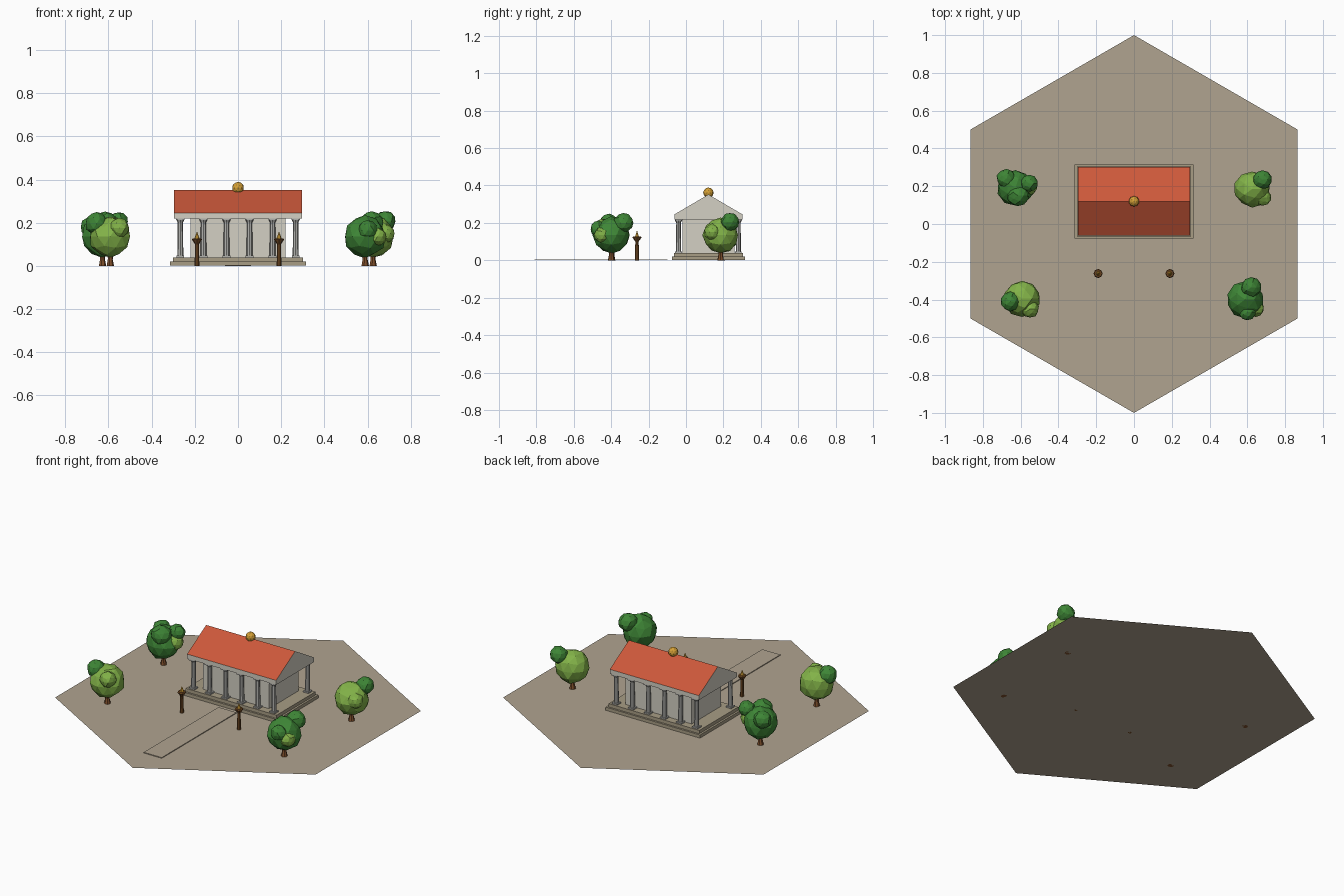
import bpy, bmesh, math, random
from mathutils import Vector

random.seed(4)
if "Cube" in bpy.data.objects:
    bpy.data.objects.remove(bpy.data.objects["Cube"])


def material(name, r, g, b):
    """Flat colour given as 0-255 display values."""
    lin = [((c / 255 + 0.055) / 1.055) ** 2.4 for c in (r, g, b)] + [1]
    m = bpy.data.materials.new(name)
    m.use_nodes = True
    m.diffuse_color = lin
    m.node_tree.nodes["Principled BSDF"].inputs["Base Color"].default_value = lin
    return m


SAND = material("sand", 176, 164, 144)
STEP = material("step_stone", 168, 157, 133)
STONE = material("pale_stone", 212, 208, 196)
GREY = material("column_grey", 178, 178, 174)
ROOF = material("red_tile", 204, 88, 58)
GOLD = material("gold", 212, 160, 54)
WOOD = material("bark", 128, 80, 44)
TORCH = material("dark_wood", 120, 78, 38)
LIGHT = material("light_leaf", 130, 178, 72)
DARK = material("dark_leaf", 62, 134, 54)


def finish(name, bm, *mats):
    bmesh.ops.recalc_face_normals(bm, faces=bm.faces)
    mesh = bpy.data.meshes.new(name)
    bm.to_mesh(mesh)
    bm.free()
    for m in mats:
        mesh.materials.append(m)
    obj = bpy.data.objects.new(name, mesh)
    bpy.context.collection.objects.link(obj)
    return obj


def add_box(bm, x, y, z0, z1, hx, hy):
    verts = bmesh.ops.create_cube(bm, size=2)["verts"]
    for v in verts:
        v.co = (x + v.co.x * hx, y + v.co.y * hy, z0 if v.co.z < 0 else z1)


def box(name, mat, *dims):
    bm = bmesh.new()
    add_box(bm, *dims)
    return finish(name, bm, mat)


def add_lathe(bm, x, y, profile, sides=8):
    """Stack of tapered drums through (radius, height) pairs."""
    rings = []
    for r, z in profile:
        rings.append([bm.verts.new((x + r * math.cos(a), y + r * math.sin(a), z))
                      for a in (math.tau * i / sides for i in range(sides))])
    for low, high in zip(rings, rings[1:]):
        for i in range(sides):
            j = (i + 1) % sides
            bm.faces.new((low[i], low[j], high[j], high[i]))
    bm.faces.new(rings[0])
    bm.faces.new(rings[-1])


def ball(name, mat, centre, radius, jitter=0.0):
    bm = bmesh.new()
    bmesh.ops.create_icosphere(bm, subdivisions=2, radius=radius)
    for v in bm.verts:
        v.co = v.co * (1 + random.uniform(-jitter, jitter)) + Vector(centre)
    return finish(name, bm, mat)


# Ground and path
bm = bmesh.new()
bm.faces.new([bm.verts.new((math.sin(a), math.cos(a), 0))
              for a in (-math.tau * i / 6 for i in range(6))])
finish("ground", bm, SAND)
box("path", SAND, 0, -0.455, 0.0005, 0.005, 0.06, 0.355)

# Temple platform, inner room and beam
CY = 0.12
box("lower_step", STEP, 0, CY, 0.001, 0.02, 0.314, 0.196)
box("upper_step", STEP, 0, CY, 0.02, 0.04, 0.302, 0.185)
box("inner_room", STONE, 0, CY, 0.04, 0.22, 0.22, 0.14)
box("roof_beam", STONE, 0, CY, 0.219, 0.246, 0.296, 0.181)

# Two rows of six columns
bm = bmesh.new()
for y in (CY - 0.16, CY + 0.16):
    for i in range(6):
        x = -0.267 + i * 0.1068
        add_box(bm, x, y, 0.04, 0.048, 0.018, 0.018)
        add_lathe(bm, x, y, [(0.014, 0.048), (0.012, 0.2), (0.018, 0.212)])
        add_box(bm, x, y, 0.212, 0.219, 0.02, 0.02)
finish("columns", bm, GREY)

# Gabled roof: tiled slopes, stone ends
bm = bmesh.new()
ends = [[bm.verts.new((x, CY + dy, z)) for dy, z in ((-0.181, 0.246), (0.181, 0.246), (0, 0.352))]
        for x in (-0.296, 0.296)]
for end in ends:
    bm.faces.new(end)
for i in range(3):
    j = (i + 1) % 3
    bm.faces.new((ends[0][i], ends[0][j], ends[1][j], ends[1][i]))
bmesh.ops.recalc_face_normals(bm, faces=bm.faces)
for f in bm.faces:
    f.material_index = 1 if f.normal.z > 0.3 else 0
finish("roof", bm, STONE, ROOF)
ball("roof_ornament", GOLD, (0, CY, 0.361), 0.028)

# Torches
for side, x in (("left", 0.19), ("right", -0.19)):
    bm = bmesh.new()
    add_lathe(bm, x, -0.262, [(0.011, 0), (0.009, 0.1), (0.024, 0.122), (0.02, 0.128)])
    finish(side + "_torch", bm, TORCH)
    bm = bmesh.new()
    add_lathe(bm, x, -0.262, [(0.012, 0.127), (0.001, 0.157)], 6)
    finish(side + "_flame", bm, GOLD)

# Trees: trunk, crown and small clumps (colour, x, y, z, radius)
TREES = {
    "back_left_side": (-0.628, 0.19, DARK, [
        (DARK, -0.675, 0.24, 0.18, 0.052), (DARK, -0.615, 0.15, 0.195, 0.056),
        (DARK, -0.555, 0.215, 0.205, 0.045), (LIGHT, -0.56, 0.2, 0.15, 0.05)]),
    "front_left_side": (-0.592, -0.395, LIGHT, [
        (DARK, -0.655, -0.41, 0.195, 0.052), (LIGHT, -0.55, -0.45, 0.175, 0.046)]),
    "front_right_side": (0.588, -0.4, DARK, [
        (DARK, 0.62, -0.335, 0.2, 0.053), (DARK, 0.6, -0.465, 0.165, 0.046),
        (LIGHT, 0.645, -0.45, 0.135, 0.042)]),
    "back_right_side": (0.625, 0.185, LIGHT, [
        (DARK, 0.68, 0.235, 0.205, 0.05), (LIGHT, 0.68, 0.14, 0.15, 0.045)]),
}
for place, (x, y, leaf, clumps) in TREES.items():
    bm = bmesh.new()
    add_lathe(bm, x, y, [(0.018, 0), (0.012, 0.03), (0.014, 0.09)], 7)
    finish(place + "_trunk", bm, WOOD)
    ball(place + "_crown", leaf, (x, y, 0.135), 0.096, 0.05)
    for n, (mat, cx, cy, cz, r) in enumerate(clumps, 1):
        ball(f"{place}_clump_{n}", mat, (cx, cy, cz), r, 0.06)
